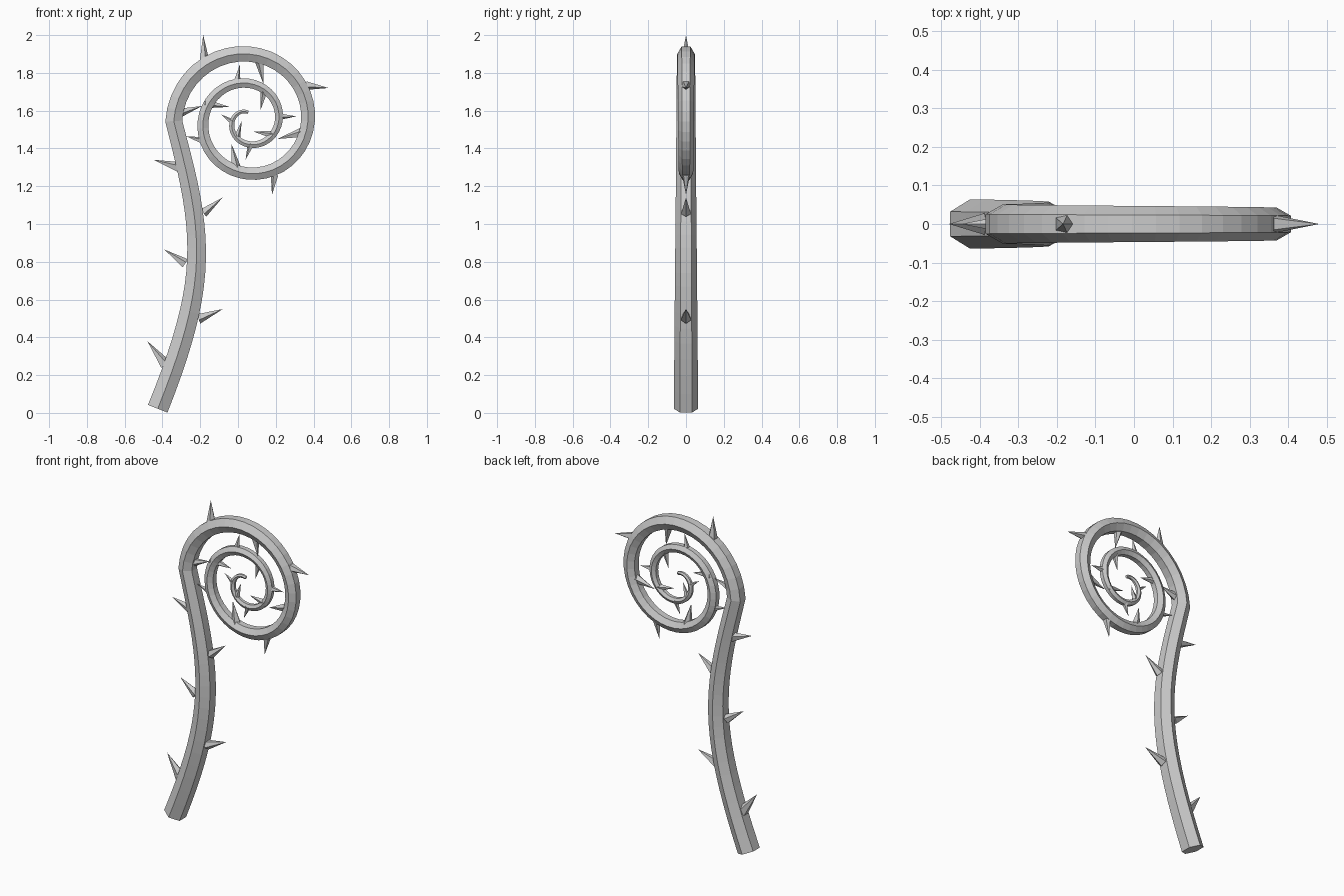
import bpy, bmesh, math
from mathutils import Vector

if "Cube" in bpy.data.objects:
    bpy.data.objects.remove(bpy.data.objects["Cube"])


def add_object(name, bm):
    bmesh.ops.recalc_face_normals(bm, faces=bm.faces)
    me = bpy.data.meshes.new(name)
    bm.to_mesh(me)
    bm.free()
    ob = bpy.data.objects.new(name, me)
    bpy.context.collection.objects.link(ob)
    return ob


# Centre line: curved stalk, then an Archimedean coil (point, tube radius)
P = [Vector(p) for p in ((-0.425, 0, 0.022), (-0.153, 0, 0.70),
                         (-0.178, 0, 0.94), (-0.34, 0, 1.54))]
path = []
STEM, TURNS, PER_TURN = 20, 2.25, 40
for i in range(STEM):
    t = i / STEM
    u = 1 - t
    path.append((P[0]*u**3 + P[1]*3*u*u*t + P[2]*3*u*t*t + P[3]*t**3,
                 0.064 - 0.013 * t))
n = int(TURNS * PER_TURN)
for i in range(n + 1):
    turn = TURNS * i / n
    r = 0.394 - 0.155 * turn
    a = math.pi - turn * math.tau
    path.append((Vector((0.054 + r*math.cos(a), 0, 1.545 + r*math.sin(a))),
                 0.051 - 0.0182 * turn))

# Hexagonal tube swept along the line, with mitred joints
bm = bmesh.new()
rings = []
for i, (p, rad) in enumerate(path):
    d_in = (p - path[i-1][0]).normalized() if i else None
    d_out = (path[i+1][0] - p).normalized() if i < len(path) - 1 else d_in
    d_in = d_in or d_out
    d = (d_in + d_out).normalized()
    side = Vector((d.z, 0, -d.x)) / d.dot(d_in)
    rings.append([bm.verts.new(p + side * rad * math.sin(k*math.tau/6)
                               + Vector((0, rad * math.cos(k*math.tau/6), 0)))
                  for k in range(6)])
for A, B in zip(rings, rings[1:]):
    for k in range(6):
        bm.faces.new((A[k], A[(k+1) % 6], B[(k+1) % 6], B[k]))
bm.faces.new(rings[0])
bm.faces.new(rings[-1])
add_object("curled_stem", bm)

# Thorns: base x, z and tip x, z
THORNS = [
    (-.385, .255, -.48, .38), (-.21, .50, -.08, .55), (-.28, .79, -.39, .865),
    (-.185, 1.06, -.082, 1.14), (-.315, 1.30, -.447, 1.34),
    (-.18, 1.86, -.184, 2.0), (.36, 1.735, .48, 1.72), (.195, 1.26, .18, 1.155),
    (.345, 1.485, .21, 1.45), (-.01, 1.29, -.035, 1.425),
    (-.185, 1.44, -.275, 1.465), (-.175, 1.64, -.045, 1.62),
    (-.325, 1.585, -.19, 1.625), (-.01, 1.735, .01, 1.845),
    (.115, 1.865, .135, 1.74), (.14, 1.71, .12, 1.605), (.21, 1.57, .31, 1.57),
    (.19, 1.47, .08, 1.49), (.07, 1.425, .04, 1.34), (-.005, 1.465, .02, 1.545),
    (-.03, 1.54, -.09, 1.58),
]
for i, (bx, bz, tx, tz) in enumerate(THORNS):
    base, tip = Vector((bx, 0, bz)), Vector((tx, 0, tz))
    axis = tip - base
    length = axis.length
    d = axis.normalized()
    side = Vector((d.z, 0, -d.x))
    rad = 0.21 * length
    bm = bmesh.new()
    ring = [bm.verts.new(base + side * rad * math.cos(k*math.tau/5)
                         + Vector((0, rad * math.sin(k*math.tau/5), 0)))
            for k in range(5)]
    top = bm.verts.new(tip)
    for k in range(5):
        bm.faces.new((ring[k], ring[(k+1) % 5], top))
    bm.faces.new(ring)
    add_object(f"thorn_{i+1:02d}", bm)
